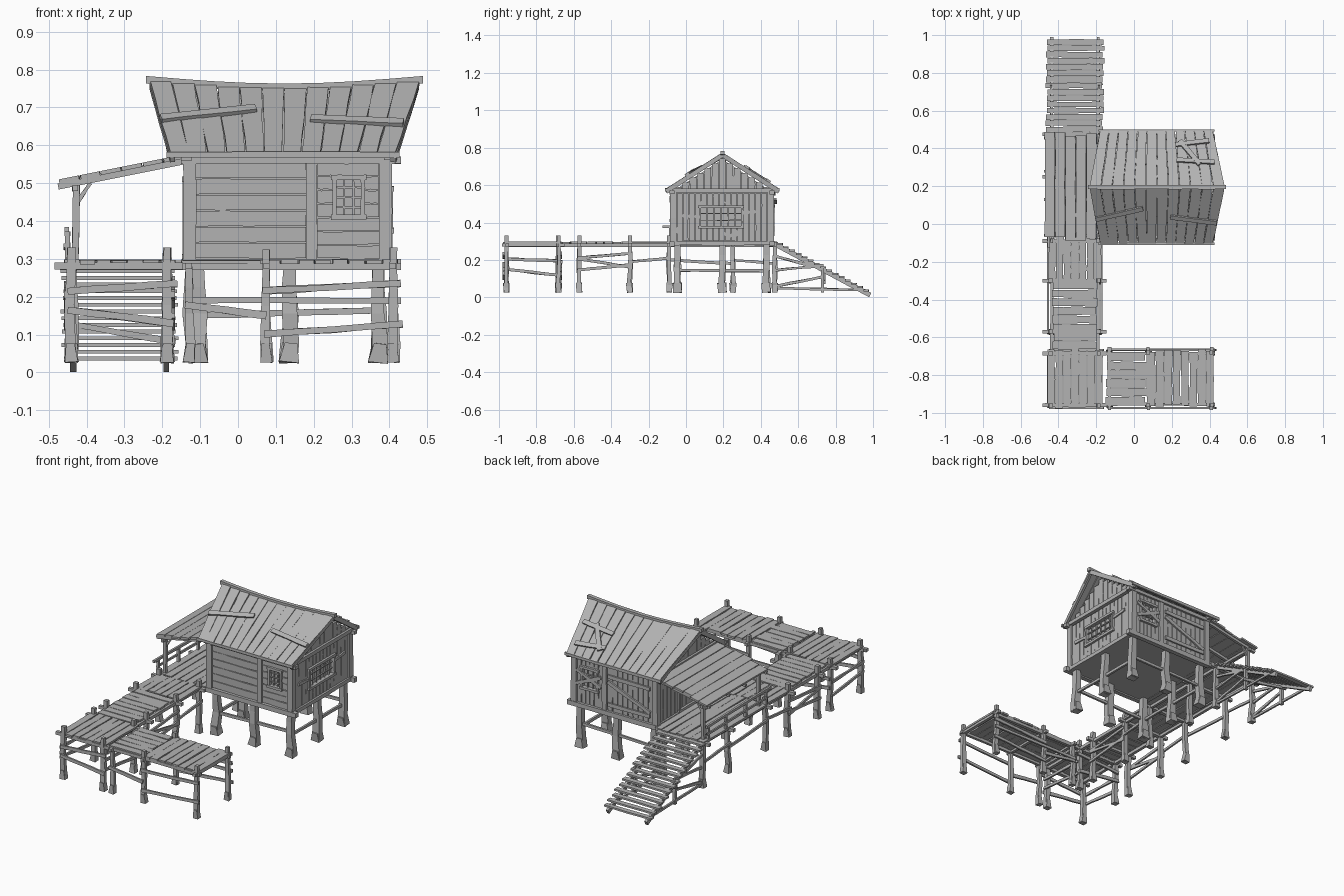
import bpy, bmesh, math, random
from mathutils import Vector as V

random.seed(4)
if "Cube" in bpy.data.objects:
    bpy.data.objects.remove(bpy.data.objects["Cube"])

wood = bpy.data.materials.new("weathered_grey_wood")
wood.use_nodes = True
GREY = (0.45, 0.45, 0.45, 1)
wood.diffuse_color = GREY
wood.node_tree.nodes["Principled BSDF"].inputs["Base Color"].default_value = GREY
X, Y, Z = V((1, 0, 0)), V((0, 1, 0)), V((0, 0, 1))


def board(bm, pts, w, t, n, wob=0.0, w2=None):
    """Sweep a rectangle along pts: w across, t along n, with hand-cut wobble."""
    pts = [V(p) for p in pts]
    if len(pts) == 2 and wob:
        a, b = pts
        pts = [a.lerp(b, k / 4) for k in range(5)]
    d = (pts[-1] - pts[0]).normalized()
    side = d.cross(n).normalized()
    up = side.cross(d)
    rings = []
    for i, p in enumerate(pts):
        half = (w + ((w2 or w) - w) * i / (len(pts) - 1)) / 2
        l = half + random.uniform(-wob, wob)
        r = half + random.uniform(-wob, wob)
        rings.append([bm.verts.new(p + side * s + up * h) for s, h in
                      ((-l, -t / 2), (r, -t / 2), (r, t / 2), (-l, t / 2))])
    for a, b in zip(rings, rings[1:]):
        for k in range(4):
            bm.faces.new((a[k], a[k - 3], b[k - 3], b[k]))
    bm.faces.new(rings[0][::-1])
    bm.faces.new(rings[-1])


def finish(bm, name):
    bmesh.ops.recalc_face_normals(bm, faces=bm.faces)
    me = bpy.data.meshes.new(name)
    bm.to_mesh(me)
    bm.free()
    me.materials.append(wood)
    bpy.context.collection.objects.link(bpy.data.objects.new(name, me))


def parts(name, items, wob=0.002):
    """One object from (start, end, width, thickness, normal) boards."""
    bm = bmesh.new()
    for a, b, w, t, n in items:
        board(bm, (a, b), w, t, n, wob)
    finish(bm, name)


def post(bm, x, y, top, w, base=0.027):
    """Crooked post with a spread foot."""
    j = lambda: random.uniform(-0.006, 0.006)
    zs = (base, base + 0.05, (base + top) / 2, top - 0.06, top)
    pts = [(x + j(), y + j(), z) for z in zs[:-2]] + [(x, y, z) for z in zs[-2:]]
    board(bm, pts, w * 1.35, w, Y, 0.002, w * 0.95)
    board(bm, [(x, y, base), pts[1]], w * 1.6, w * 1.4, Y, 0, w)


# --- Walkway decks -------------------------------------------------------
def deck(name, x0, x1, y0, y1, along_y, count, z=0.291):
    bm = bmesh.new()
    lo, hi = (x0, x1) if along_y else (y0, y1)
    step = (hi - lo) / count
    for i in range(count):
        c = lo + step * (i + 0.5)
        e0, e1 = (random.uniform(-0.008, 0.008) for _ in "ab")
        zz = z + random.uniform(-0.0015, 0.0015)
        ends = ((c, y0 + e0, zz), (c, y1 + e1, zz)) if along_y else ((x0 + e0, c, zz), (x1 + e1, c, zz))
        board(bm, ends, step - 0.004, 0.011, Z, 0.0022)
    finish(bm, name)


deck("dock_end_deck", 0.07, 0.425, -0.96, -0.67, True, 8)
deck("dock_middle_deck", -0.145, 0.066, -0.96, -0.68, False, 6)
deck("dock_corner_deck", -0.46, -0.165, -0.97, -0.67, True, 7)
deck("walkway_deck", -0.43, -0.2, -0.665, -0.3, False, 8)
deck("walkway_near_deck", -0.455, -0.17, -0.295, -0.085, True, 7)
deck("porch_deck", -0.46, -0.14, -0.08, 0.485, True, 7)

rows = (-0.96, -0.685, -0.57, -0.3, -0.09, 0.25, 0.475)
beams = [((x, -0.97, 0.278), (x, 0.49, 0.278), 0.016, 0.018, Z) for x in (-0.435, -0.19)]
beams += [((-0.485, y, 0.281), (-0.145, y, 0.281), 0.02, 0.018, Z) for y in rows]
beams += [((-0.47, y, 0.279), (0.43, y, 0.279), 0.016, 0.018, Z) for y in (-0.955, -0.685)]
beams += [((x, -0.985, 0.281), (x, -0.65, 0.281), 0.018, 0.016, Z) for x in (-0.13, 0.075, 0.41)]
parts("deck_beams", beams)

bm = bmesh.new()
for y in rows:
    for x in (-0.44, -0.187):
        post(bm, x, y, 0.33 if y < 0.2 else 0.285, 0.022)
for y in (-0.96, -0.68):
    for x, top in ((-0.13, 0.285), (0.075, 0.325), (0.41, 0.33)):
        post(bm, x, y, top, 0.02)
finish(bm, "deck_posts")

braces = []
for y in (-0.975, -0.667):
    for xa, za, xb, zb in ((-0.45, 0.215, -0.16, 0.235), (-0.45, 0.165, -0.17, 0.13),
                           (-0.14, 0.178, 0.075, 0.15), (0.065, 0.215, 0.43, 0.235),
                           (0.07, 0.1, 0.435, 0.128)):
        braces.append(((xa, y, za), (xb, y, zb), 0.018, 0.01, Y))
braces.append(((-0.14, -0.665, 0.19), (0.43, -0.665, 0.19), 0.016, 0.01, Y))
for x in (-0.455, -0.172):
    for ya, za, yb, zb in ((-0.97, 0.205, -0.68, 0.195), (-0.97, 0.15, -0.68, 0.118),
                           (-0.58, 0.21, -0.29, 0.235), (-0.58, 0.205, -0.29, 0.16),
                           (-0.58, 0.145, -0.29, 0.175), (-0.31, 0.188, -0.08, 0.212)):
        braces.append(((x, ya, za), (x, yb, zb), 0.015, 0.01, X))
for ya, yb, z in ((-0.1, 0.26, 0.2), (0.24, 0.48, 0.2)):
    braces.append(((-0.455, ya, z), (-0.455, yb, z - 0.02), 0.015, 0.01, X))
parts("deck_braces", braces)

# --- Stairs --------------------------------------------------------------
stairs = [((x, 0.475, 0.285), (x, 0.985, 0.012), 0.015, 0.026, Z) for x in (-0.435, -0.19)]
for i in range(15):
    f = (i + 0.5) / 15
    y, z = 0.485 + 0.495 * f, 0.294 - 0.266 * f
    e = random.uniform(-0.006, 0.006)
    stairs.append(((-0.463 + e, y, z), (-0.163 + e, y, z), 0.029, 0.01, Z))
parts("stairs", stairs)
supports = []
for x in (-0.44, -0.185):
    supports += [((x, 0.73, 0.027), (x, 0.73, 0.16), 0.018, 0.018, Y),
                 ((x, 0.49, 0.05), (x, 0.96, 0.038), 0.013, 0.01, X)]
    supports += [((x, 0.48, a), (x, 0.735, b), 0.014, 0.01, X)
                 for a, b in ((0.22, 0.15), (0.145, 0.17), (0.06, 0.11))]
supports.append(((-0.46, 0.74, 0.13), (-0.165, 0.74, 0.08), 0.016, 0.01, Y))
parts("stair_supports", supports)

# --- House legs ----------------------------------------------------------
bm = bmesh.new()
for x in (-0.105, 0.135, 0.37):
    for y in (-0.045, 0.195, 0.43):
        if (x, y) != (0.135, 0.195):
            post(bm, x, y, 0.285, 0.033)
finish(bm, "house_legs")
legs = [((-0.12, y, 0.15), (0.385, y, 0.165), 0.016, 0.012, Y) for y in (-0.045, 0.43)]
legs += [((x, -0.05, 0.145), (x, 0.44, 0.142), 0.016, 0.012, X) for x in (-0.105, 0.37)]
parts("house_leg_braces", legs)

# --- House core: gabled profile swept along x -----------------------------
bm = bmesh.new()
prof = ((-0.065, 0.28), (0.45, 0.28), (0.45, 0.57), (0.195, 0.738), (-0.065, 0.57))
face = bm.faces.new([bm.verts.new((-0.125, y, z)) for y, z in prof])
out = bmesh.ops.extrude_face_region(bm, geom=[face])
bmesh.ops.translate(bm, vec=X * 0.513, verts=[g for g in out["geom"] if isinstance(g, bmesh.types.BMVert)])
finish(bm, "house_core")

# --- Wall cladding: each wall maps (along, height, depth) to space --------
front = (lambda s, z, d: (s, -0.065 - d, z), Y)
back = (lambda s, z, d: (s, 0.45 + d, z), Y)
left = (lambda s, z, d: (0.388 + d, s, z), X)
right = (lambda s, z, d: (-0.125 - d, s, z), X)


def panel(name, wall, s0, s1, z0, z1, upright, count, hole=None):
    """Planks filling a wall panel, cut around a window hole."""
    M, n = wall
    lo, hi, e0, e1 = (s0, s1, z0, z1) if upright else (z0, z1, s0, s1)
    step = (hi - lo) / count
    items = []
    for i in range(count):
        c, spans = lo + step * (i + 0.5), [(e0, e1)]
        if hole:
            h = hole if upright else hole[2:] + hole[:2]
            if h[0] < c < h[1]:
                spans = [(e0, h[2]), (h[3], e1)]
        for a, b in spans:
            p, q = ((c, a), (c, b)) if upright else ((a, c), (b, c))
            items.append((M(*p, 0.005), M(*q, 0.005), step - 0.003, 0.011, n))
    parts(name, items, 0.0015)


def window(name, wall, s0, s1, z0, z1, cols, rws):
    M, n = wall
    items = [(M(s, z0, 0.01), M(s, z1, 0.01), 0.012, 0.022, n) for s in (s0, s1)]
    items += [(M(s0 - 0.01, z, 0.011), M(s1 + 0.01, z, 0.011), 0.014, 0.025, n) for z in (z0, z1)]
    for i in range(1, cols):
        s = s0 + (s1 - s0) * i / cols
        items.append((M(s, z0, 0.006), M(s, z1, 0.006), 0.005, 0.008, n))
    for i in range(1, rws):
        z = z0 + (z1 - z0) * i / rws
        items.append((M(s0, z, 0.007), M(s1, z, 0.007), 0.005, 0.008, n))
    parts(name, items, 0.0008)


FW, SW, BW = (0.255, 0.33, 0.41, 0.515), (0.075, 0.3, 0.375, 0.485), (0.24, 0.34, 0.39, 0.51)
panel("front_wall_planks", front, -0.115, 0.18, 0.3, 0.555, False, 6)
panel("front_window_planks", front, 0.21, 0.372, 0.3, 0.555, False, 7, FW)
window("front_window", front, *FW, 3, 4)
panel("left_wall_planks", left, -0.05, 0.435, 0.3, 0.555, True, 15, SW)
window("left_window", left, *SW, 6, 3)
panel("back_wall_planks", back, -0.115, 0.18, 0.3, 0.555, True, 9)
panel("back_window_planks", back, 0.21, 0.372, 0.3, 0.555, True, 6, BW)
window("back_window", back, *BW, 3, 3)
panel("right_wall_planks", right, -0.05, 0.435, 0.3, 0.555, True, 14)
window("door_frame", right, 0.1, 0.26, 0.305, 0.51, 4, 1)

M, n = back
patches = [(M(a, b, 0.02), M(c, d, 0.02), 0.02, 0.009, n) for a, b, c, d in
           ((0.215, 0.42, 0.37, 0.49), (0.215, 0.48, 0.37, 0.41), (-0.1, 0.36, 0.17, 0.47),
            (-0.1, 0.5, 0.17, 0.5), (-0.1, 0.34, 0.17, 0.34))]
patches.append((left[0](-0.02, 0.435, 0.014), left[0](0.07, 0.43, 0.014), 0.018, 0.009, X))
patches.append((left[0](0.3, 0.45, 0.014), left[0](0.4, 0.46, 0.014), 0.018, 0.009, X))
parts("wall_patch_boards", patches)

# --- Timber frame --------------------------------------------------------
frame = [((x, y, 0.28), (x, y, 0.57), 0.034, 0.034, Y) for x in (-0.128, 0.39) for y in (-0.068, 0.453)]
for wall in (front, back):
    M, n = wall
    frame.append((M(0.195, 0.29, 0.008), M(0.195, 0.565, 0.008), 0.028, 0.022, n))
    for z, w in ((0.286, 0.026), (0.561, 0.02)):
        frame.append((M(-0.15, z, 0.01), M(0.43, z, 0.01), w, 0.026, n))
for wall in (left, right):
    M, n = wall
    frame += [(M(-0.085, 0.289, 0.009), M(0.47, 0.289, 0.009), 0.022, 0.024, n),
              (M(-0.1, 0.572, 0.011), M(0.49, 0.572, 0.011), 0.022, 0.028, n)]
parts("timber_frame", frame, 0.0015)


# --- Main roof: sagging ridge, wider than the eaves ----------------------
def roof(u, v, side, lift=0.0):
    x = (-0.18 + 0.597 * u) * (1 - v) + (-0.235 + 0.715 * u) * v
    sag = 0.02 * math.sin(math.pi * min(max(u, 0), 1)) * v
    return V((x, 0.195 + side * 0.3 * (1 - v), 0.575 + 0.195 * v - sag + lift))


bm = bmesh.new()
for side in (-1, 1):
    nrm = V((0, side * 0.55, 0.83))
    for i in range(12):
        u = (i + 0.5) / 12
        lift = random.uniform(-0.001, 0.002)
        pts = [roof(u, v / 4, side, lift) for v in range(5)]
        board(bm, pts, 0.0465, 0.013, nrm, 0.0018, 0.0565)
    for u in (0.012, 0.988):
        board(bm, [roof(u, v / 4, side, -0.012) for v in range(5)], 0.014, 0.018, nrm, 0.001)
    board(bm, [roof(k / 6, 0, side) + X * (k - 3) * 0.003 for k in range(7)], 0.016, 0.012, Y, 0.001)
board(bm, [roof(k / 8, 1, 1, 0.003) + X * (k - 4) * 0.002 for k in range(9)], 0.022, 0.02, Z, 0.001)
finish(bm, "main_roof")

bm = bmesh.new()
for a, b, c, d, side in ((0.0, 0.43, 0.39, 0.62, -1), (0.61, 0.47, 0.995, 0.37, -1),
                         (0.66, 0.52, 0.96, 0.56, 1), (0.66, 0.25, 0.95, 0.18, 1), (0.7, 0.18, 0.84, 0.6, 1)):
    board(bm, (roof(a, b, side, 0.012), roof(c, d, side, 0.013)), 0.025, 0.012, V((0, side * 0.55, 0.83)), 0.001)
finish(bm, "roof_patch_boards")

# --- Gable planks --------------------------------------------------------
gable = []
for M, n in (left, right):
    for i in range(13):
        y = -0.06 + 0.51 * (i + 0.5) / 13
        top = 0.752 - 0.65 * (abs(y - 0.195) + 0.015)
        gable.append((M(y, 0.57, 0.006), M(y, top, 0.006), 0.036, 0.012, n))
parts("gable_planks", gable, 0.0015)

# --- Porch lean-to roof, posts and railing -------------------------------
slope = lambda x, lift=0.0: 0.5 + (x + 0.47) * 0.2 + lift
lean = []
for i in range(6):
    x = -0.445 + i * 0.055
    e = random.uniform(-0.012, 0.012)
    lean.append(((x, -0.08 + e, slope(x, 0.005)), (x, 0.475 + e, slope(x, 0.005)), 0.053, 0.011, V((-0.2, 0, 1))))
for y in (-0.06, 0.13, 0.28, 0.455):
    lean.append(((-0.475, y, slope(-0.475, -0.008)), (-0.13, y, slope(-0.13, -0.008)), 0.016, 0.016, Z))
lean.append(((-0.43, -0.08, 0.487), (-0.43, 0.475, 0.487), 0.016, 0.016, Z))
parts("porch_roof", lean)

porch = [((-0.43, y, 0.28), (-0.427, y, 0.495), 0.018, 0.018, Y) for y in (-0.05, 0.455)]
porch += [((-0.43, y, 0.44), (-0.39, y, 0.5), 0.01, 0.01, Y) for y in (-0.05, 0.455)]
porch += [((-0.45, y, 0.28), (-0.45, y, 0.372), 0.014, 0.014, Y) for y in (-0.085, 0.1, 0.28, 0.44)]
porch += [((-0.452, -0.125, 0.378), (-0.452, 0.46, 0.37), 0.014, 0.012, X),
          ((-0.456, -0.09, 0.335), (-0.456, 0.46, 0.33), 0.012, 0.009, X)]
parts("porch_posts_and_railing", porch, 0.001)
